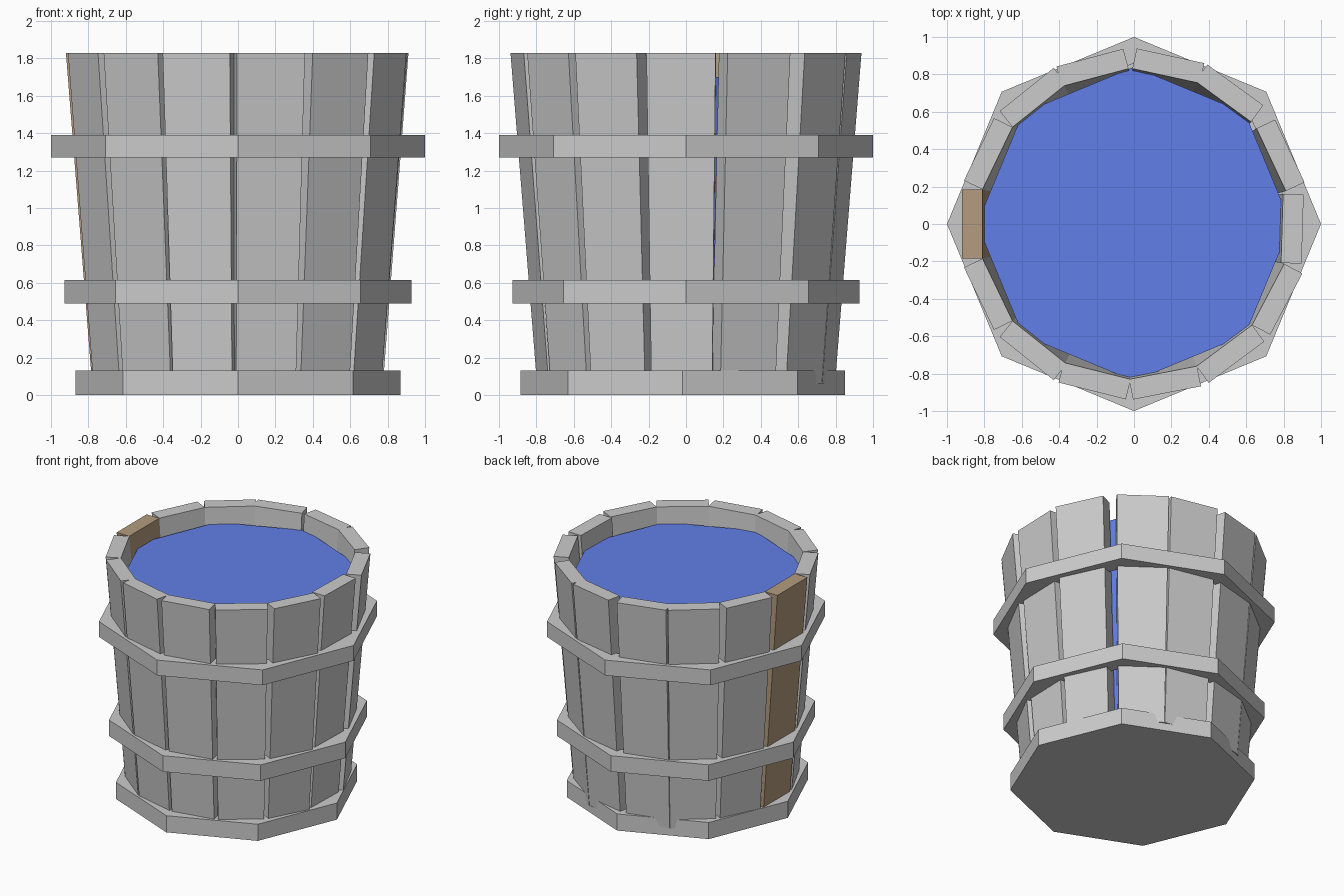
import bpy, bmesh, math
from mathutils import Matrix

if "Cube" in bpy.data.objects:
    bpy.data.objects.remove(bpy.data.objects["Cube"])


def material(name, rgb):
    mat = bpy.data.materials.new(name)
    mat.diffuse_color = (*rgb, 1)
    mat.use_nodes = True
    mat.node_tree.nodes["Principled BSDF"].inputs["Base Color"].default_value = mat.diffuse_color
    return mat


def make(name, bm, mat=None):
    bmesh.ops.recalc_face_normals(bm, faces=bm.faces)
    mesh = bpy.data.meshes.new(name)
    bm.to_mesh(mesh)
    bm.free()
    ob = bpy.data.objects.new(name, mesh)
    bpy.context.collection.objects.link(ob)
    if mat:
        mesh.materials.append(mat)
    return ob


def octagon_solid(name, z0, z1, r0, r1, y=0.0, mat=None):
    bm = bmesh.new()
    loops = []
    for z, r in ((z0, r0), (z1, r1)):
        loops.append([bm.verts.new((r * math.cos(i * math.pi / 4),
                                    r * math.sin(i * math.pi / 4) + y, z)) for i in range(8)])
    bm.faces.new(loops[0])
    bm.faces.new(loops[1])
    for i in range(8):
        j = (i + 1) % 8
        bm.faces.new((loops[0][i], loops[0][j], loops[1][j], loops[1][i]))
    return make(name, bm, mat)


def octagon_band(name, z0, z1, outer, inner):
    # rectangular section swept round an octagon
    bm = bmesh.new()
    section = [(outer, z0), (outer, z1), (inner, z1), (inner, z0)]
    rings = [[bm.verts.new((r * math.cos(i * math.pi / 4), r * math.sin(i * math.pi / 4), z))
              for r, z in section] for i in range(8)]
    for i in range(8):
        a, b = rings[i], rings[(i + 1) % 8]
        for k in range(4):
            m = (k + 1) % 4
            bm.faces.new((a[k], b[k], b[m], a[m]))
    return make(name, bm)


def stave(name, angle, shift=0.0, mat=None):
    # tapered board leaning outwards
    bm = bmesh.new()
    bmesh.ops.create_cube(bm, size=1)
    for v in bm.verts:
        top = v.co.z > 0
        radius = 0.92 if top else 0.78
        width = 0.37 if top else 0.325
        v.co = (radius - (0.11 if v.co.x < 0 else 0) + shift,
                math.copysign(width / 2, v.co.y), 1.83 if top else 0.06)
    bm.transform(Matrix.Rotation(math.radians(angle), 4, 'Z'))
    return make(name, bm, mat)


wood = material("wood", (0.46, 0.33, 0.21))
blue = material("water_blue", (0.12, 0.21, 0.80))

# Base and hoops
octagon_solid("base", 0, 0.13, 0.868, 0.868, y=-0.018)
octagon_band("lower_hoop", 0.49, 0.615, 0.928, 0.80)
octagon_band("upper_hoop", 1.27, 1.39, 1.0, 0.86)

# Fourteen slightly uneven staves, one in bare wood
offsets = [-1.7, -0.6, 2.5, 0.6, 2.0, 0, 0, 0, 0, 0, -1.2, -1.8, -2.0, -2.0]
for i, off in enumerate(offsets):
    stave("stave_%02d" % (i + 1), i * 360 / 14 + off,
          shift=-0.018 if i == 0 else 0, mat=wood if i == 7 else None)

# Water
octagon_solid("water", 0.10, 1.70, 0.71, 0.84, mat=blue)
